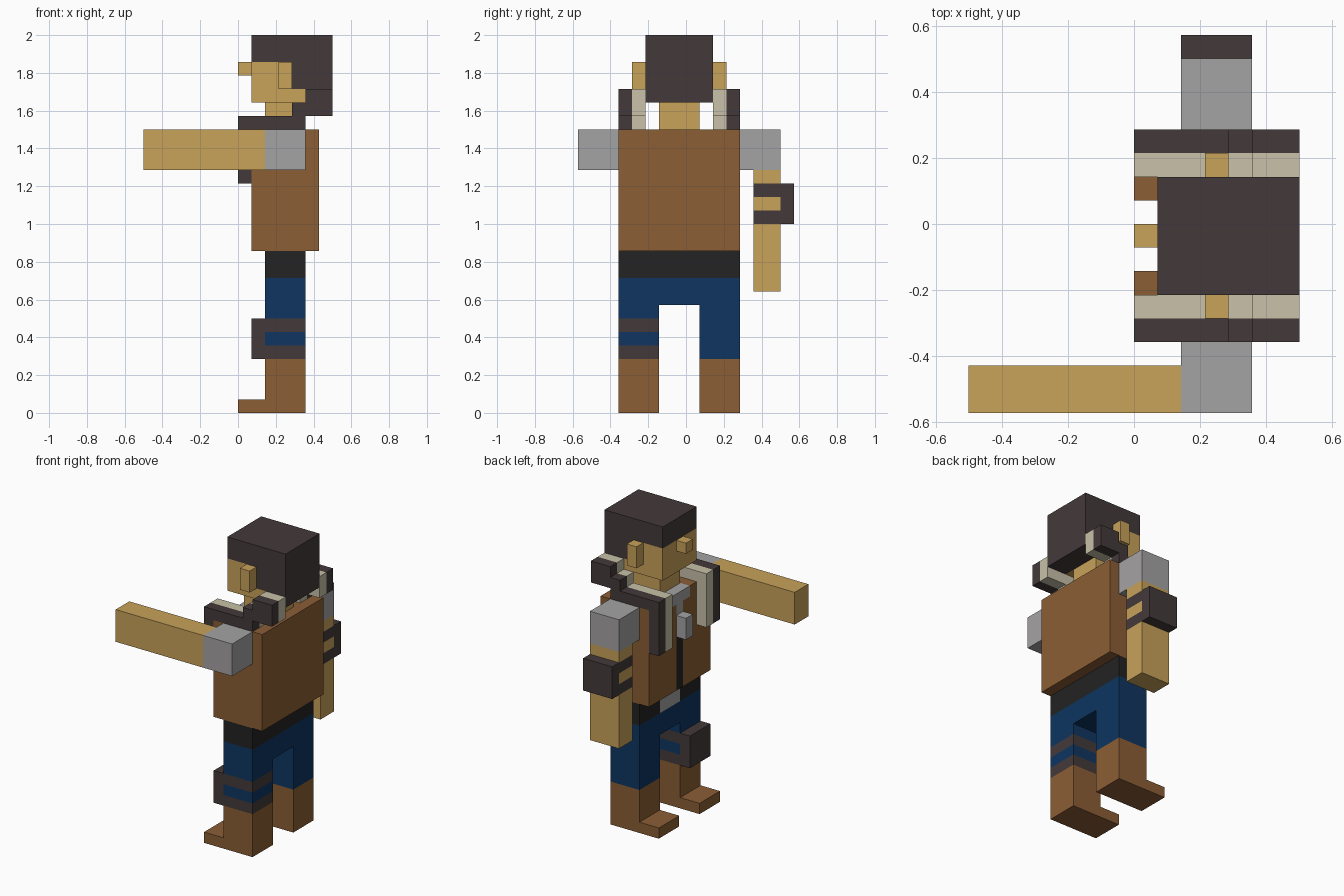
import bpy
import bmesh

if "Cube" in bpy.data.objects:
    bpy.data.objects.remove(bpy.data.objects["Cube"])

U = 1 / 14  # one block; all coordinates below are in blocks


def lin(c):
    c /= 255
    return c / 12.92 if c <= 0.04045 else ((c + 0.055) / 1.055) ** 2.4


def material(name, r, g, b):
    m = bpy.data.materials.new(name)
    m.diffuse_color = (lin(r), lin(g), lin(b), 1)
    m.use_nodes = True
    m.node_tree.nodes["Principled BSDF"].inputs["Base Color"].default_value = m.diffuse_color
    return m


skin = material("tan skin", 200, 162, 90)
brown = material("brown leather", 139, 94, 53)
dark = material("dark brown", 68, 58, 58)
grey = material("grey cloth", 165, 163, 164)
cream = material("cream fleece", 200, 193, 168)
blue = material("blue denim", 14, 53, 97)
black = material("black", 35, 35, 35)


def part(name, mat, *boxes):
    """One object made of boxes given as (x0, x1, y0, y1, z0, z1)."""
    bm = bmesh.new()
    for x0, x1, y0, y1, z0, z1 in boxes:
        for v in bmesh.ops.create_cube(bm, size=1)["verts"]:
            v.co = (U * (x1 if v.co.x > 0 else x0),
                    U * (y1 if v.co.y > 0 else y0),
                    U * (z1 if v.co.z > 0 else z0))
    me = bpy.data.meshes.new(name)
    bm.to_mesh(me)
    bm.free()
    me.materials.append(mat)
    ob = bpy.data.objects.new(name, me)
    bpy.context.collection.objects.link(ob)


def flip(y0, y1):
    """Mirror a y range across the body centre line (y = -0.5 blocks)."""
    return -1 - y1, -1 - y0


# Boots, collar and ears: the same on both sides
for side in ("left", "right"):
    def ys(a, b):
        return (a, b) if side == "left" else flip(a, b)
    part(side + "_boot", brown, (2, 5, *ys(1, 4), 0, 4), (0, 2, *ys(1, 4), 0, 1))
    part(side + "_ear", skin, (3, 4, *ys(2, 3), 24, 26))
    for name, mat, y in (("collar_edge", dark, ys(3, 4)), ("collar_fleece", cream, ys(2, 3))):
        part(side + "_" + name, mat,
             (0, 1, *y, 17, 21), (0, 5, *y, 21, 22),
             (4, 7, *y, 22, 23), (5, 7, *y, 23, 24))

# Trousers and knee pad
part("trousers", blue, (2, 5, -5, 4, 8, 10), (2, 5, 1, 4, 4, 8),
     (2, 5, -5, -2, 7, 8), (2, 5, -5, -2, 5, 6))
part("knee_pad", dark, (1, 2, -5, -2, 4, 7),
     (2, 5, -5, -2, 4, 5), (2, 5, -5, -2, 6, 7))

# Belt and buckle
part("belt", black, (3, 5, -5, 4, 10, 12), (2, 3, -5, -2, 10, 12), (2, 3, 1, 4, 10, 12))
part("buckle", grey, (2, 3, -2, 1, 10, 12))

# Jacket with open neck, zip and pendant
part("jacket", brown, (2, 6, -5, 4, 12, 21),
     (1, 2, -5, -1, 12, 20), (1, 2, 0, 4, 12, 20),
     (1, 2, -5, -2, 20, 21), (1, 2, 1, 4, 20, 21))
part("zip", black, (1, 2, -1, 0, 12, 19))
part("shirt", grey, (1, 2, -1, 0, 19, 20), (1, 2, -2, 1, 20, 21))
part("pendant", grey, (0, 1, -1, 0, 17, 19))

# Right arm, stretched forward
part("right_sleeve", grey, (2, 5, -8, -5, 18, 21))
part("right_arm", skin, (-7, 2, -8, -6, 18, 21))

# Left arm, hanging, with elbow pad
part("left_sleeve", grey, (2, 5, 4, 7, 18, 21))
part("left_arm", skin, (2, 5, 5, 7, 9, 14), (2, 5, 5, 7, 15, 16), (2, 5, 5, 7, 17, 18))
part("elbow_pad", dark, (2, 5, 7, 8, 14, 17),
     (2, 5, 5, 7, 14, 15), (2, 5, 5, 7, 16, 17))

# Head
part("neck", skin, (2, 5, -2, 1, 21, 23))
part("face", skin, (1, 5, -3, 2, 23, 24), (1, 4, -3, 2, 24, 26))
part("nose", skin, (0, 1, -1, 0, 25, 26))
part("hair", dark, (1, 7, -3, 2, 26, 28), (4, 7, -3, 2, 24, 26), (5, 7, -3, 2, 23, 24))
